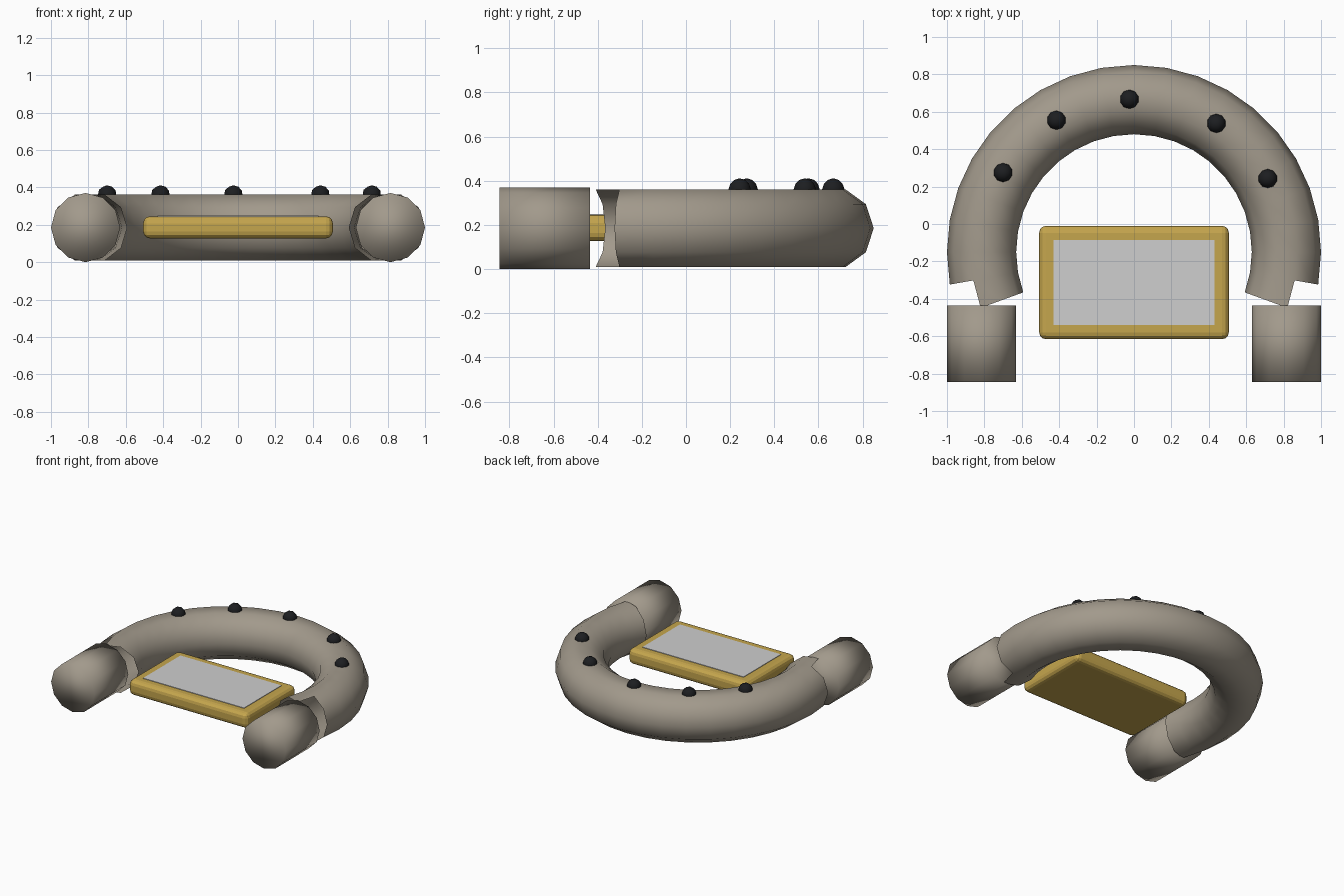
import bpy, bmesh, math
from mathutils import Vector

if "Cube" in bpy.data.objects:
    bpy.data.objects.remove(bpy.data.objects["Cube"])


def material(name, color):
    m = bpy.data.materials.new(name)
    m.diffuse_color = (*color, 1)
    m.use_nodes = True
    m.node_tree.nodes["Principled BSDF"].inputs["Base Color"].default_value = m.diffuse_color
    return m


taupe = material("taupe", (0.36, 0.32, 0.26))
gold = material("gold", (0.56, 0.38, 0.075))
silver = material("light_grey", (0.62, 0.62, 0.62))
black = material("black", (0.012, 0.013, 0.015))


def finish(name, bm, mat, smooth=True):
    bmesh.ops.recalc_face_normals(bm, faces=bm.faces)
    me = bpy.data.meshes.new(name)
    bm.to_mesh(me)
    bm.free()
    me.materials.append(mat)
    for p in me.polygons:
        p.use_smooth = smooth
    ob = bpy.data.objects.new(name, me)
    bpy.context.collection.objects.link(ob)
    return ob


def box(name, size, center, mat):
    bm = bmesh.new()
    bmesh.ops.create_cube(bm, size=1)
    for v in bm.verts:
        v.co = Vector(a * b for a, b in zip(v.co, size)) + Vector(center)
    return finish(name, bm, mat, False)


# Curved tube: open horseshoe, the last step keeps only its inner wall
R, r, sides, step = 0.815, 0.185, 10, 10
bm = bmesh.new()
rings = []
for deg in range(-20, 201, step):
    a = math.radians(deg)
    ring = []
    for j in range(sides):
        b = math.tau * j / sides
        d = R + r * math.cos(b)
        ring.append(bm.verts.new((d * math.cos(a), d * math.sin(a) - 0.15,
                                  0.185 + r * math.sin(b))))
    rings.append(ring)
for i in range(len(rings) - 1):
    end = i in (0, len(rings) - 2)
    for j in range(sides):
        if end and j in (0, 1, 8, 9):
            continue
        k = (j + 1) % sides
        bm.faces.new((rings[i][j], rings[i + 1][j], rings[i + 1][k], rings[i][k]))
bmesh.ops.delete(bm, geom=[v for v in bm.verts if not v.link_faces], context='VERTS')
finish("curved_tube", bm, taupe)

# End caps of the tube, smooth shaded all over
for side, label in ((-1, "left"), (1, "right")):
    bm = bmesh.new()
    bmesh.ops.create_cone(bm, cap_ends=True, segments=12, radius1=0.185,
                          radius2=0.185, depth=0.41)
    for v in bm.verts:
        x, y, z = v.co
        v.co = (side * 0.815 + x, z - 0.64, y + 0.185)
    finish(label + "_end_cap", bm, taupe)

# Tablet with rounded edges and a thin screen plate
body = box("tablet_body", (1.014, 0.606, 0.118), (0, -0.313, 0.186), gold)
bev = body.modifiers.new("rounded_edges", 'BEVEL')
bev.width = 0.037
bev.segments = 3
box("screen", (0.86, 0.455, 0.006), (0, -0.313, 0.246), silver)

# Studs along the top of the tube
for i, (x, y) in enumerate(((-0.70, 0.275), (-0.415, 0.555), (-0.025, 0.667),
                            (0.44, 0.538), (0.715, 0.243))):
    bm = bmesh.new()
    bmesh.ops.create_icosphere(bm, subdivisions=2, radius=0.051)
    bmesh.ops.translate(bm, verts=bm.verts, vec=(x, y, 0.36))
    finish(f"stud_{i + 1}", bm, black)
